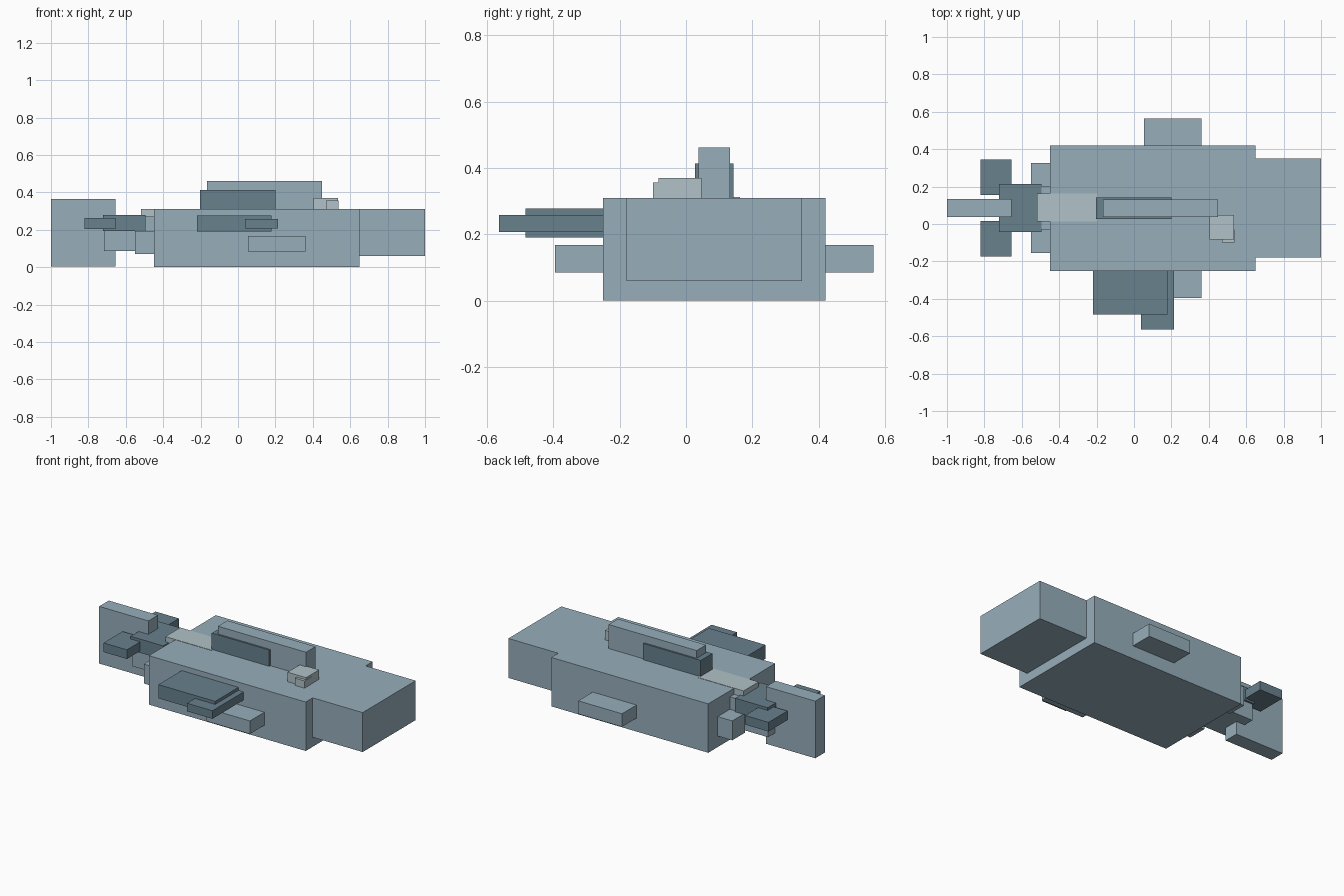
import bpy
from mathutils import Matrix, Vector

cube = bpy.data.objects.get("Cube")
if cube:
    bpy.data.objects.remove(cube, do_unlink=True)


def material(name, rgb):
    m = bpy.data.materials.new(name)
    m.use_nodes = True
    m.diffuse_color = (*rgb, 1)
    m.node_tree.nodes["Principled BSDF"].inputs["Base Color"].default_value = (*rgb, 1)
    return m


blue = material("blue grey", (0.31, 0.43, 0.50))
dark = material("dark slate", (0.14, 0.22, 0.27))
pale = material("pale grey", (0.44, 0.54, 0.58))


def box(name, mat, x, y, z):
    """Box spanning the given (low, high) range on each axis."""
    bpy.ops.mesh.primitive_cube_add(size=1)
    ob = bpy.context.object
    ob.name = ob.data.name = name
    spans = (x, y, z)
    centre = Vector([(a + b) / 2 for a, b in spans])
    size = Vector([b - a for a, b in spans])
    ob.data.transform(Matrix.Diagonal((*size, 1)))
    ob.location = centre
    ob.data.materials.append(mat)
    return ob


MID = 0.085  # lengthwise centre plane


def pair(name, mat, x, inner, outer, z):
    """Matching boxes on both sides of the centre plane."""
    box(name + "_front", mat, x, (MID - outer, MID - inner), z)
    box(name + "_back", mat, x, (MID + inner, MID + outer), z)


# Body and head
box("body", blue, (-0.45, 0.65), (-0.25, 0.42), (0, 0.31))
box("head", blue, (0.65, 1.0), (-0.18, 0.35), (0.06, 0.31))

# Top fin and its darker base
box("top_fin", blue, (-0.167, 0.45), (0.038, 0.132), (0.30, 0.462))
box("top_fin_base", dark, (-0.203, 0.2), (0.027, 0.143), (0.30, 0.413))

# Side fins
pair("side_fin", blue, (0.053, 0.36), 0.32, 0.48, (0.085, 0.168))
box("front_plate", dark, (-0.22, 0.178), (-0.483, -0.24), (0.19, 0.277))
box("front_plate_tip", dark, (0.037, 0.215), (-0.563, -0.24), (0.207, 0.258))

# Tail stem with sleeve and rear fins
box("tail_stem", blue, (-0.717, -0.44), (-0.03, 0.203), (0.087, 0.272))
box("tail_sleeve", dark, (-0.723, -0.495), (-0.042, 0.215), (0.193, 0.28))
pair("rear_fin", blue, (-0.552, -0.44), 0.115, 0.24, (0.07, 0.193))

# Tail fin with side tabs
box("tail_fin", blue, (-1.0, -0.655), (0.038, 0.134), (0.003, 0.365))
pair("tail_tab", dark, (-0.82, -0.656), 0.07, 0.26, (0.205, 0.263))

# Pale back strip and raised block with a small tip
box("back_strip", pale, (-0.518, -0.195), (0.013, 0.163), (0.272, 0.312))
box("top_block", pale, (0.405, 0.535), (-0.083, 0.047), (0.30, 0.37))
box("top_block_tip", pale, (0.47, 0.537), (-0.1, -0.03), (0.305, 0.356))
